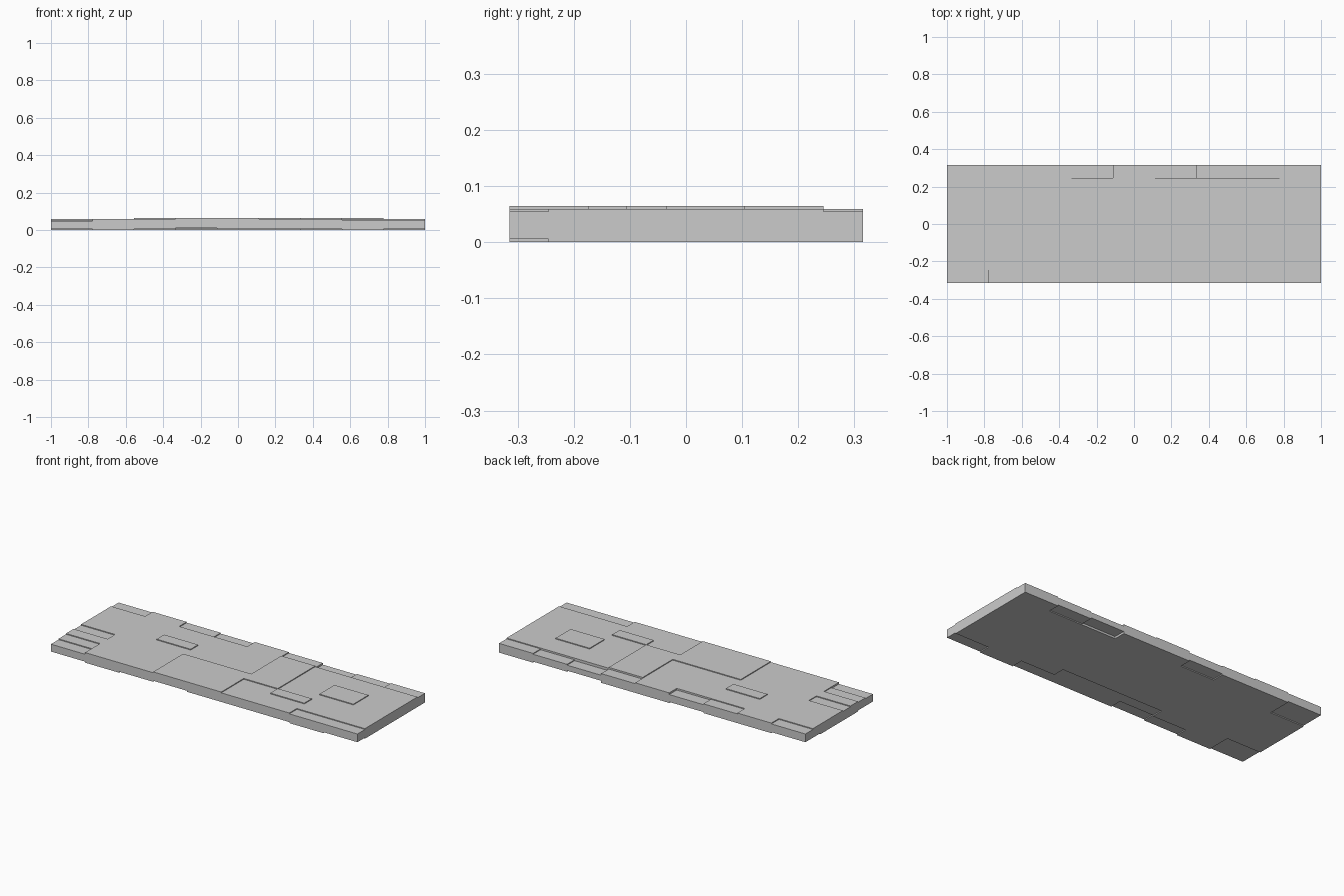
import bpy, bmesh, math

if "Cube" in bpy.data.objects:
    bpy.data.objects.remove(bpy.data.objects["Cube"])

# Slab divided into a 9 x 9 grid of cells, each with stepped top and bottom levels
N = 9
DX, DY = 2 / N, 0.63 / N
BASE, TOP_STEP, LOW_STEP = 0.0595, 0.005, 0.006

top = [[0] * N for _ in range(N)]   # steps above or below the main surface
low = [[0] * N for _ in range(N)]   # steps of recess on the underside


def fill(level_map, i0, i1, j0, j1, level):
    """Set an inclusive block of cells to a level."""
    for i in range(i0, i1 + 1):
        for j in range(j0, j1 + 1):
            level_map[i][j] = level


# Raised zig-zag band across the middle, and the single raised panels
fill(top, 3, 4, 0, 3, 1)
fill(top, 5, 5, 3, 7, 1)
fill(top, 2, 2, 5, 5, 1)
fill(top, 6, 6, 2, 2, 1)
fill(top, 7, 7, 4, 5, 1)

# Lowered cells on the left end and the front right edge
fill(top, 0, 0, 0, 0, -2)
fill(top, 0, 0, 1, 1, -1)
fill(top, 0, 0, 3, 3, -1)
fill(top, 7, 8, 0, 0, -1)

# Lowered cells along the back edge
for i, level in enumerate((-1, 0, -1, -2, 0, -1, -3, -2, -1)):
    top[i][8] = level

# Recesses under the front edge
fill(low, 0, 0, 0, 1, 1)
fill(low, 2, 6, 0, 0, 1)
fill(low, 3, 5, 1, 1, 1)
fill(low, 3, 3, 0, 0, 2)
fill(low, 8, 8, 0, 0, 1)

# Recesses under the back edge
fill(low, 0, 0, 7, 8, 1)
fill(low, 3, 3, 8, 8, 1)
fill(low, 7, 7, 8, 8, 1)
fill(low, 6, 6, 8, 8, 2)


def span(i, j):
    """Bottom and top height of a cell, or None outside the slab."""
    if 0 <= i < N and 0 <= j < N:
        return low[i][j] * LOW_STEP, BASE + top[i][j] * TOP_STEP
    return None


bm = bmesh.new()


def quad(points):
    bm.faces.new([bm.verts.new(p) for p in points])


def wall(a, b, z0, z1):
    """Upright face from a to b, facing right of that direction."""
    if z1 - z0 > 1e-6:
        quad([(*a, z0), (*b, z0), (*b, z1), (*a, z1)])


for i in range(N):
    for j in range(N):
        x0, y0 = -1 + i * DX, -0.315 + j * DY
        # corners run anticlockwise; each side pairs with the neighbour beyond it
        c = [(x0, y0), (x0 + DX, y0), (x0 + DX, y0 + DY), (x0, y0 + DY)]
        z0, z1 = span(i, j)
        quad([(*p, z1) for p in c])
        quad([(*p, z0) for p in reversed(c)])
        for k, (di, dj) in enumerate(((0, -1), (1, 0), (0, 1), (-1, 0))):
            a, b = c[k], c[(k + 1) % 4]
            other = span(i + di, j + dj)
            if other is None:
                wall(a, b, z0, z1)
            else:
                wall(a, b, other[1], z1)
                wall(a, b, z0, other[0])

# Join the cells and merge level neighbours into large flat faces
bmesh.ops.remove_doubles(bm, verts=bm.verts, dist=1e-5)
bmesh.ops.dissolve_limit(bm, angle_limit=math.radians(1),
                         verts=bm.verts, edges=bm.edges)
mesh = bpy.data.meshes.new("stepped_slab")
bm.to_mesh(mesh)
bm.free()
slab = bpy.data.objects.new("stepped_slab", mesh)
bpy.context.collection.objects.link(slab)
